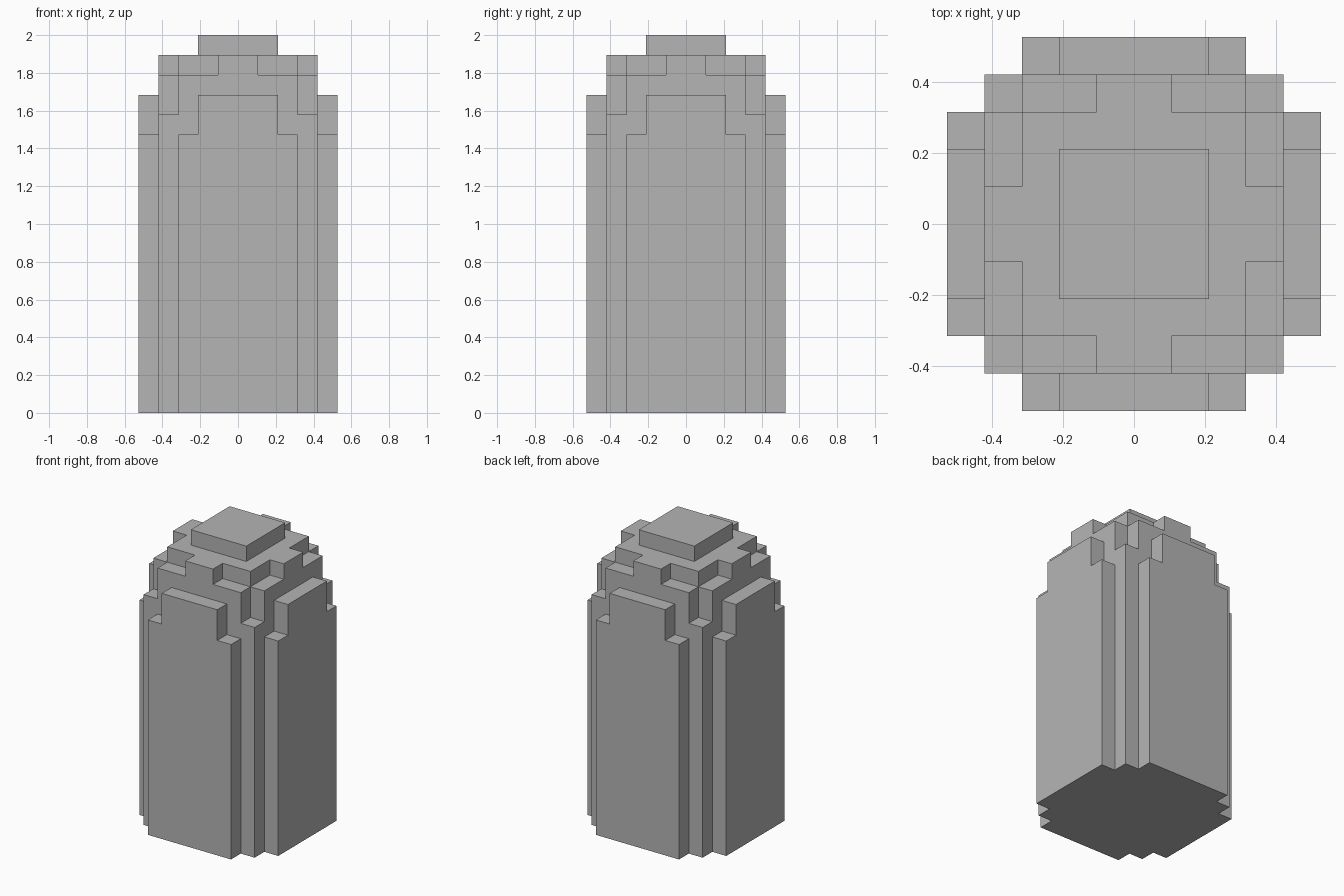
import bpy
import bmesh

cube = bpy.data.objects.get("Cube")
if cube:
    bpy.data.objects.remove(cube, do_unlink=True)

UNIT = 2 / 19          # one block of the stepped tower
HALF = 5               # half the footprint, in blocks


def tower_height(x, y):
    """Height in blocks of the column at a plan position, in blocks."""
    near, far = sorted((abs(x), abs(y)))
    if far > 4:                                   # facade slabs, stepped shoulders
        return 16 if near < 2 else 14 if near < 3 else 0
    if far > 3:                                   # corner posts, ledge, top arms
        return 15 if near > 3 else 17 if near > 1 else 18
    return 19 if far < 2 else 18                  # raised cap, roof


def column_top(face):
    centre = face.calc_center_median()
    return tower_height(centre.x, centre.y)


# Footprint with notched corners
bm = bmesh.new()
bmesh.ops.create_grid(bm, x_segments=2 * HALF, y_segments=2 * HALF, size=HALF)
notches = [f for f in bm.faces if column_top(f) == 0]
bmesh.ops.delete(bm, geom=notches, context='FACES')

# Raise each tier from the part of the previous top that continues upward
level = 0
for next_level in (14, 15, 16, 17, 18, 19):
    faces = [f for f in bm.faces
             if all(abs(v.co.z - level) < 0.01 for v in f.verts)
             and column_top(f) >= next_level]
    edges = list({e for f in faces for e in f.edges})
    verts = list({v for f in faces for v in f.verts})
    raised = bmesh.ops.extrude_face_region(bm, geom=verts + edges + faces)
    moved = [g for g in raised["geom"] if isinstance(g, bmesh.types.BMVert)]
    bmesh.ops.translate(bm, verts=moved, vec=(0, 0, next_level - level))
    level = next_level

# Close the base and merge the flat walls and ledges
bmesh.ops.delete(bm, geom=[e for e in bm.edges if not e.link_faces], context='EDGES')
bmesh.ops.holes_fill(bm, edges=[e for e in bm.edges if e.is_boundary], sides=0)
bmesh.ops.recalc_face_normals(bm, faces=bm.faces[:])
bmesh.ops.dissolve_limit(bm, angle_limit=0.01, verts=bm.verts[:], edges=bm.edges[:])
bmesh.ops.scale(bm, vec=(UNIT, UNIT, UNIT), verts=bm.verts[:])

mesh = bpy.data.meshes.new("stepped_tower")
bm.to_mesh(mesh)
bm.free()
tower = bpy.data.objects.new("stepped_tower", mesh)
bpy.context.collection.objects.link(tower)

# Plain grey stone
grey = bpy.data.materials.new("stone_grey")
grey.use_nodes = True
colour = (0.46, 0.46, 0.46, 1)
grey.diffuse_color = colour
grey.node_tree.nodes["Principled BSDF"].inputs["Base Color"].default_value = colour
mesh.materials.append(grey)
